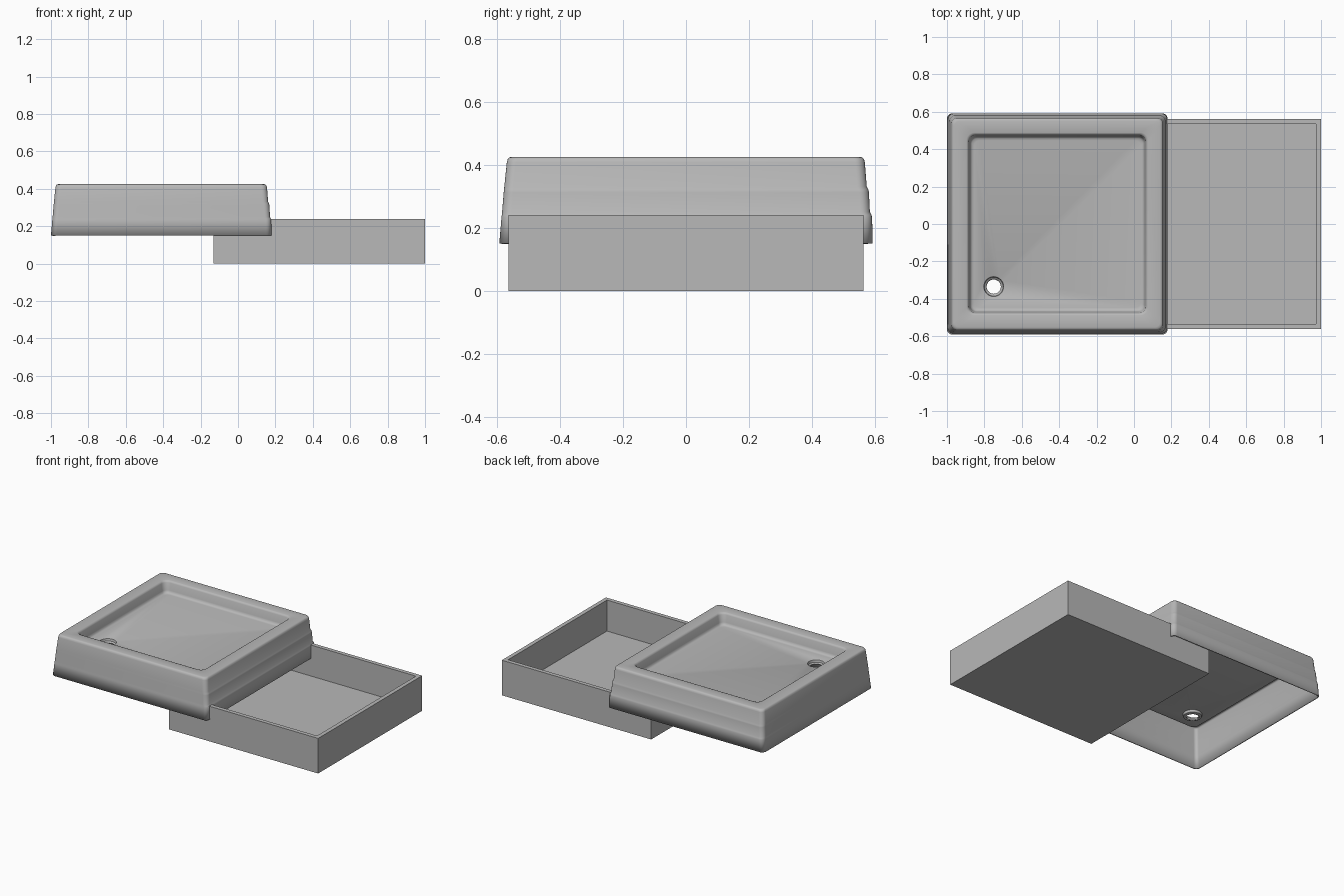
import bpy, bmesh, math

if "Cube" in bpy.data.objects:
    bpy.data.objects.remove(bpy.data.objects["Cube"])

grey = bpy.data.materials.new("plain grey")
grey.diffuse_color = (0.48, 0.48, 0.48, 1)
grey.use_nodes = True
grey.node_tree.nodes["Principled BSDF"].inputs["Base Color"].default_value = grey.diffuse_color


def finish(bm, name):
    bmesh.ops.recalc_face_normals(bm, faces=bm.faces[:])
    mesh = bpy.data.meshes.new(name)
    bm.to_mesh(mesh)
    bm.free()
    mesh.materials.append(grey)
    obj = bpy.data.objects.new(name, mesh)
    bpy.context.collection.objects.link(obj)
    return obj


def rounded_ring(bm, x0, x1, y0, y1, r, z, n=6):
    """Closed ring of vertices around a rounded rectangle."""
    ring = []
    corners = [(x1 - r, y1 - r), (x0 + r, y1 - r), (x0 + r, y0 + r), (x1 - r, y0 + r)]
    for k, (cx, cy) in enumerate(corners):
        for i in range(n + 1):
            a = math.pi / 2 * (k + i / n)
            ring.append(bm.verts.new((cx + r * math.cos(a), cy + r * math.sin(a), z)))
    return ring


def circle_ring(bm, cx, cy, r, z, n=32):
    return [bm.verts.new((cx + r * math.cos(2 * math.pi * i / n),
                          cy + r * math.sin(2 * math.pi * i / n), z)) for i in range(n)]


def skin(bm, rings):
    for a, b in zip(rings, rings[1:]):
        for i in range(len(a)):
            j = (i + 1) % len(a)
            bm.faces.new((a[i], a[j], b[j], b[i]))


def loop_edges(bm, ring):
    return [bm.edges.get((ring[i - 1], ring[i])) or bm.edges.new((ring[i - 1], ring[i]))
            for i in range(len(ring))]


# Shower tray: inset of plain sides, inset of stepped sides, height, corner radius
profile = [
    (0.000, 0.000, 0.150, 0.03), (0.007, 0.002, 0.232, 0.03),
    (0.008, 0.004, 0.241, 0.03), (0.009, 0.009, 0.250, 0.03),
    (0.014, 0.012, 0.312, 0.03), (0.015, 0.014, 0.321, 0.03),
    (0.016, 0.019, 0.331, 0.03), (0.024, 0.025, 0.408, 0.03),
    (0.027, 0.028, 0.418, 0.03), (0.032, 0.033, 0.423, 0.03),
    (0.040, 0.041, 0.425, 0.03),
    (0.104, 0.104, 0.425, 0.04), (0.111, 0.111, 0.422, 0.04),
    (0.116, 0.116, 0.413, 0.04), (0.123, 0.123, 0.365, 0.035),
    (0.127, 0.127, 0.354, 0.033), (0.134, 0.134, 0.348, 0.03),
    (0.145, 0.145, 0.346, 0.03),
]
bm = bmesh.new()
rings = [rounded_ring(bm, -1 + p, 0.18 - s, -0.592 + p, 0.592 - s, r, z)
         for p, s, z, r in profile]
skin(bm, rings)

# Drain recess, open in the middle
drain = [circle_ring(bm, -0.75, -0.335, r, z)
         for r, z in [(0.058, 0.346), (0.053, 0.343), (0.050, 0.328), (0.038, 0.324)]]
skin(bm, drain)
bmesh.ops.triangle_fill(bm, use_beauty=True,
                        edges=loop_edges(bm, rings[-1]) + loop_edges(bm, drain[0]))
tray = finish(bm, "shower_tray")
thick = tray.modifiers.new("shell", 'SOLIDIFY')
thick.thickness = 0.008
thick.offset = -1
bpy.context.view_layer.objects.active = tray
tray.select_set(True)
bpy.ops.object.shade_smooth_by_angle(angle=math.radians(40))

# Open box underneath
bm = bmesh.new()


def box_ring(inset, z):
    x0, x1, y = -0.13 + inset, 1.0 - inset, 0.562 - inset
    return [bm.verts.new((a, b, z)) for a, b in [(x0, -y), (x1, -y), (x1, y), (x0, y)]]


wall = [box_ring(0, 0), box_ring(0, 0.24), box_ring(0.028, 0.24), box_ring(0.028, 0.028)]
skin(bm, wall)
bm.faces.new(wall[0])
bm.faces.new(wall[-1])
finish(bm, "base_box")
